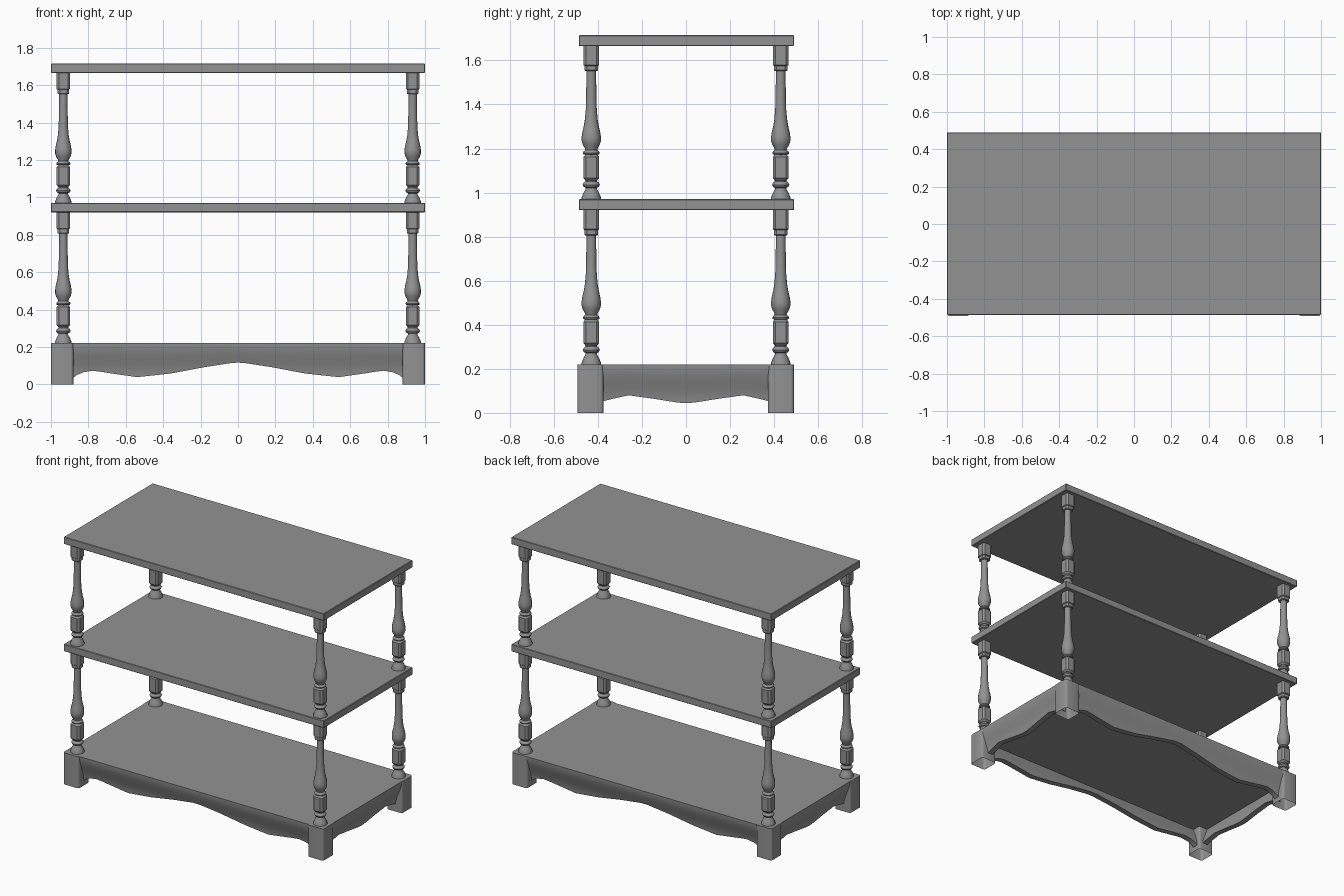
import bpy, bmesh, math
from mathutils import Matrix, Vector

if "Cube" in bpy.data.objects:
    bpy.data.objects.remove(bpy.data.objects["Cube"])

WOOD = bpy.data.materials.new("dark_grey")
WOOD.diffuse_color = (.29, .29, .29, 1)
WOOD.use_nodes = True
WOOD.node_tree.nodes["Principled BSDF"].inputs["Base Color"].default_value = WOOD.diffuse_color


def finish(name, bm, smooth=False, angle=35):
    bmesh.ops.recalc_face_normals(bm, faces=bm.faces)
    me = bpy.data.meshes.new(name)
    bm.to_mesh(me)
    bm.free()
    me.materials.append(WOOD)
    ob = bpy.data.objects.new(name, me)
    bpy.context.collection.objects.link(ob)
    if smooth:
        bpy.ops.object.select_all(action='DESELECT')
        ob.select_set(True)
        bpy.context.view_layer.objects.active = ob
        bpy.ops.object.shade_smooth_by_angle(angle=math.radians(angle))
    return ob


def box(name, x0, x1, y0, y1, z0, z1, bevel=0.0, foot=False):
    bm = bmesh.new()
    bmesh.ops.create_cube(bm, size=1)
    for v in bm.verts:
        v.co = Vector((x0 if v.co.x < 0 else x1, y0 if v.co.y < 0 else y1, z0 if v.co.z < 0 else z1))
    edges = bm.edges[:]
    if foot:  # rounded upright edges, open underneath
        low = [f for f in bm.faces if f.calc_center_median().z < z0 + 1e-5]
        edges = [e for e in edges if abs(e.verts[0].co.z - e.verts[1].co.z) > .01]
    if bevel:
        bmesh.ops.bevel(bm, geom=edges, offset=bevel, segments=3 if foot else 1, profile=.5, affect='EDGES')
    if foot:
        low = [f for f in bm.faces if f.calc_center_median().z < z0 + 1e-5]
        bmesh.ops.delete(bm, geom=low, context='FACES')
    return finish(name, bm, foot)


def stack(bm, rings):
    """Join a stack of equal-length rings into a capped tube."""
    loops = [[bm.verts.new(p) for p in r] for r in rings]
    n = len(loops[0])
    for a, b in zip(loops, loops[1:]):
        for i in range(n):
            bm.faces.new((a[i], a[(i + 1) % n], b[(i + 1) % n], b[i]))
    bm.faces.new(loops[0][::-1])
    bm.faces.new(loops[-1])


def round_ring(r, z, n=16):
    return [(r * math.cos(2 * math.pi * i / n), r * math.sin(2 * math.pi * i / n), z) for i in range(n)]


def square_ring(h, z, c=0.012):
    k = h - c
    return [(h, -k, z), (h, k, z), (k, h, z), (-k, h, z), (-h, k, z), (-h, -k, z), (-k, -h, z), (k, -h, z)]


# Turned post: (radius, height above the shelf below)
FOOT_TURNING = [(.045, 0), (.044, .008), (.035, .03), (.026, .045), (.025, .052), (.034, .056),
                (.039, .066), (.034, .076), (.027, .081), (.026, .10)]
VASE_TURNING = [(.026, .20), (.028, .203), (.036, .206), (.038, .212), (.035, .219), (.027, .225),
                (.030, .235), (.039, .25), (.044, .268), (.044, .284), (.041, .305), (.034, .335),
                (.029, .365), (.025, .41), (.0235, .48), (.022, .55), (.022, .60)]


def post(name, x, y, z0, height):
    bm = bmesh.new()
    for part in (FOOT_TURNING, VASE_TURNING):
        stack(bm, [round_ring(r, z) for r, z in part])
    stack(bm, [square_ring(h, z) for h, z in ((.027, .086), (.036, .098), (.036, .193), (.027, .204))])
    stack(bm, [square_ring(h, z) for h, z in ((.028, .586), (.031, .59), (.031, .61), (.036, .614), (.036, .70))])
    bmesh.ops.transform(bm, matrix=Matrix.Translation((x, y, z0)) @ Matrix.Scale(height / .7, 4, (0, 0, 1)),
                        verts=bm.verts)
    finish(name, bm, True)


def apron(name, half_profile, reach, turn):
    """Shaped skirt board: wavy lower edge, ogee face leaning inwards towards the bottom."""
    pts = [(-u, b) for u, b in half_profile] + [(u, b) for u, b in half_profile[-2::-1]]
    rows, thick, top = 8, .04, .22
    rings = []
    for u, b in pts:
        outer = []
        for k in range(rows + 1):
            z = top + (b - top) * k / rows
            s = min(1, (top - z) / .18)
            outer.append((u, -reach + .048 * s * s * (3 - 2 * s), z))
        inner = [(x, y + thick, z) for x, y, z in reversed(outer)]
        rings.append(outer + inner)
    bm = bmesh.new()
    stack(bm, rings)
    bmesh.ops.rotate(bm, cent=(0, 0, 0), matrix=Matrix.Rotation(turn, 3, 'Z'), verts=bm.verts)
    finish(name, bm, True)


# Shelves
box("top_shelf", -1, 1, -.486, .49, 1.665, 1.715, .003)
box("middle_shelf", -1, 1, -.486, .49, .92, .97, .003)
box("bottom_shelf", -.97, .97, -.46, .46, .17, .22)

# Wavy aprons around the base
LONG = [(.885, .03), (.865, .048), (.83, .064), (.78, .073), (.73, .067), (.68, .059), (.54, .039),
        (.48, .045), (.36, .058), (.18, .092), (.03, .115), (0, .116)]
SHORT = [(.38, .052), (.34, .062), (.26, .08), (.14, .063), (.04, .047), (0, .044)]
apron("front_apron", LONG, .485, 0)
apron("back_apron", LONG, .488, math.pi)
apron("right_apron", SHORT, .997, math.pi / 2)
apron("left_apron", SHORT, .997, -math.pi / 2)

# Corner feet and the two tiers of posts
for sx, side in ((-1, "left"), (1, "right")):
    for sy, end in ((-1, "front"), (1, "back")):
        xs = sorted((sx * .88, sx))
        ys = (-.493, -.375) if sy < 0 else (.372, .49)
        box(f"{end}_{side}_foot", *xs, *ys, 0, .22, bevel=.015, foot=True)
        post(f"{end}_{side}_lower_post", sx * .934, sy * .43, .22, .70)
        post(f"{end}_{side}_upper_post", sx * .934, sy * .43, .97, .695)
